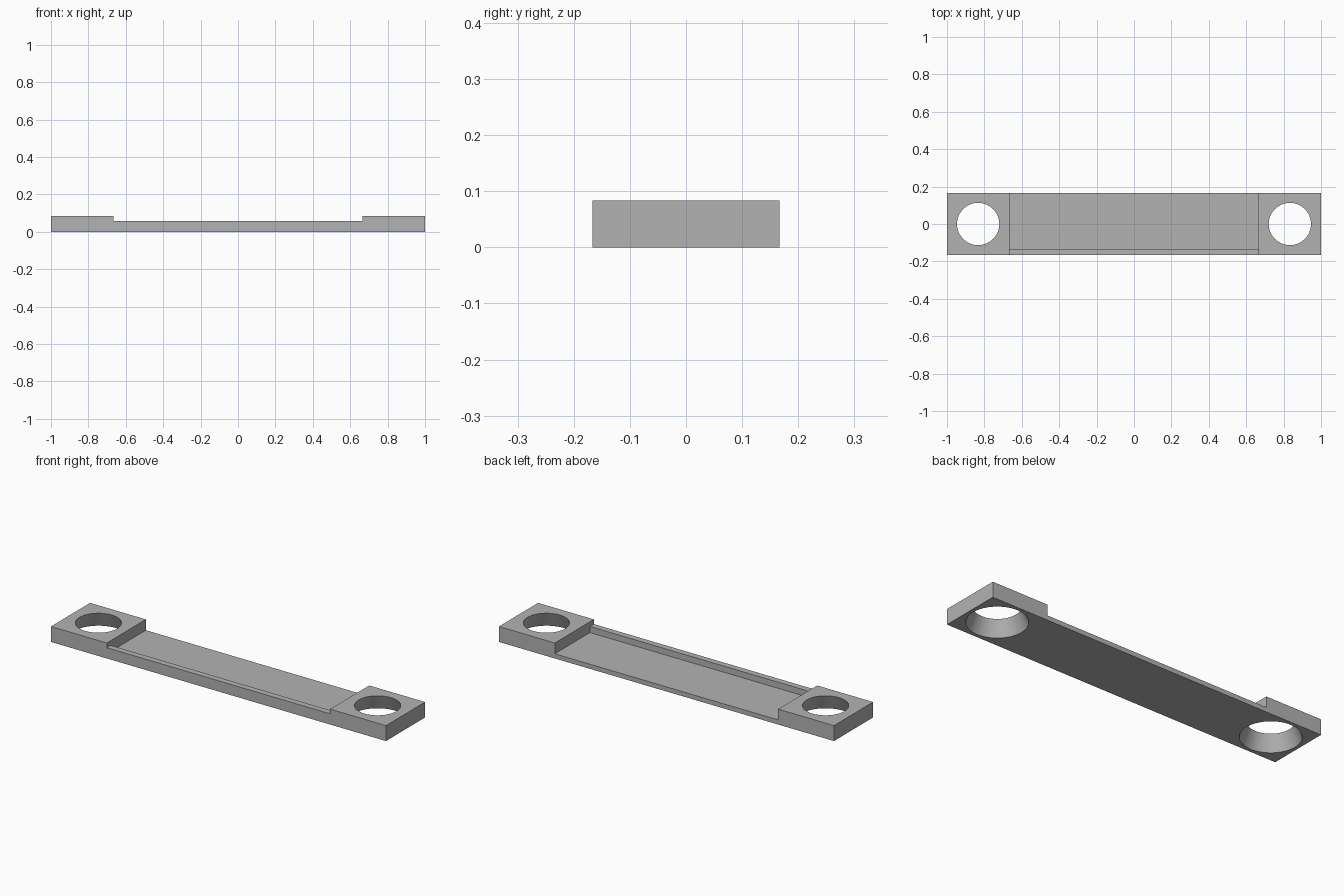
import bpy
import math

cube = bpy.data.objects.get("Cube")
if cube:
    bpy.data.objects.remove(cube, do_unlink=True)

LENGTH, WIDTH, HEIGHT = 2.0, 1 / 3, 1 / 12
HALF_SPAN = 2 / 3        # half length of the recess between the end blocks
RAIL_TOP, FLOOR = 0.058, 0.025
RAIL_INNER_Y = -0.133
HOLE_X = 5 / 6

grey = bpy.data.materials.new("plain grey")
grey.use_nodes = True
grey.diffuse_color = (0.45, 0.45, 0.45, 1)
grey.node_tree.nodes["Principled BSDF"].inputs["Base Color"].default_value = grey.diffuse_color


def box(name, low, high):
    centre = [(a + b) / 2 for a, b in zip(low, high)]
    bpy.ops.mesh.primitive_cube_add(size=1, location=centre)
    obj = bpy.context.object
    obj.name = name
    obj.scale = [b - a for a, b in zip(low, high)]
    bpy.ops.object.transform_apply(location=True, rotation=False, scale=True)
    obj.data.materials.append(grey)
    return obj


def tapered_hole(name, x):
    # Cone through the block, wider at the underside, overshooting both faces
    top, bottom, extra = 0.113, 0.147, 0.02
    slope = (bottom - top) / HEIGHT
    bpy.ops.mesh.primitive_cone_add(
        vertices=64, radius1=bottom + slope * extra, radius2=top - slope * extra,
        depth=HEIGHT + 2 * extra, location=(x, 0, HEIGHT / 2))
    obj = bpy.context.object
    obj.name = name
    obj.data.materials.append(grey)
    return obj


def cut(target, cutter):
    cutter.hide_render = True
    mod = target.modifiers.new("cut", 'BOOLEAN')
    mod.operation = 'DIFFERENCE'
    mod.solver = 'EXACT'
    mod.object = cutter
    bpy.ops.object.select_all(action='DESELECT')
    target.select_set(True)
    bpy.context.view_layer.objects.active = target
    bpy.ops.object.modifier_apply(modifier=mod.name)
    bpy.data.objects.remove(cutter, do_unlink=True)


# Solid bar
bar = box("mounting_bar", (-LENGTH / 2, -WIDTH / 2, 0), (LENGTH / 2, WIDTH / 2, HEIGHT))

# Step down between the end blocks, leaving the front rail height
cut(bar, box("step_cutter", (-HALF_SPAN, -1, RAIL_TOP), (HALF_SPAN, 1, 1)))

# Deeper channel behind the front rail, open at the back
cut(bar, box("channel_cutter", (-HALF_SPAN, RAIL_INNER_Y, FLOOR), (HALF_SPAN, 1, 1)))

# Tapered hole in each end block
for side in (-1, 1):
    cut(bar, tapered_hole("hole_cutter", side * HOLE_X))

# Smooth hole walls, crisp edges elsewhere
bar.select_set(True)
bpy.context.view_layer.objects.active = bar
bpy.ops.object.shade_smooth_by_angle(angle=math.radians(30))
